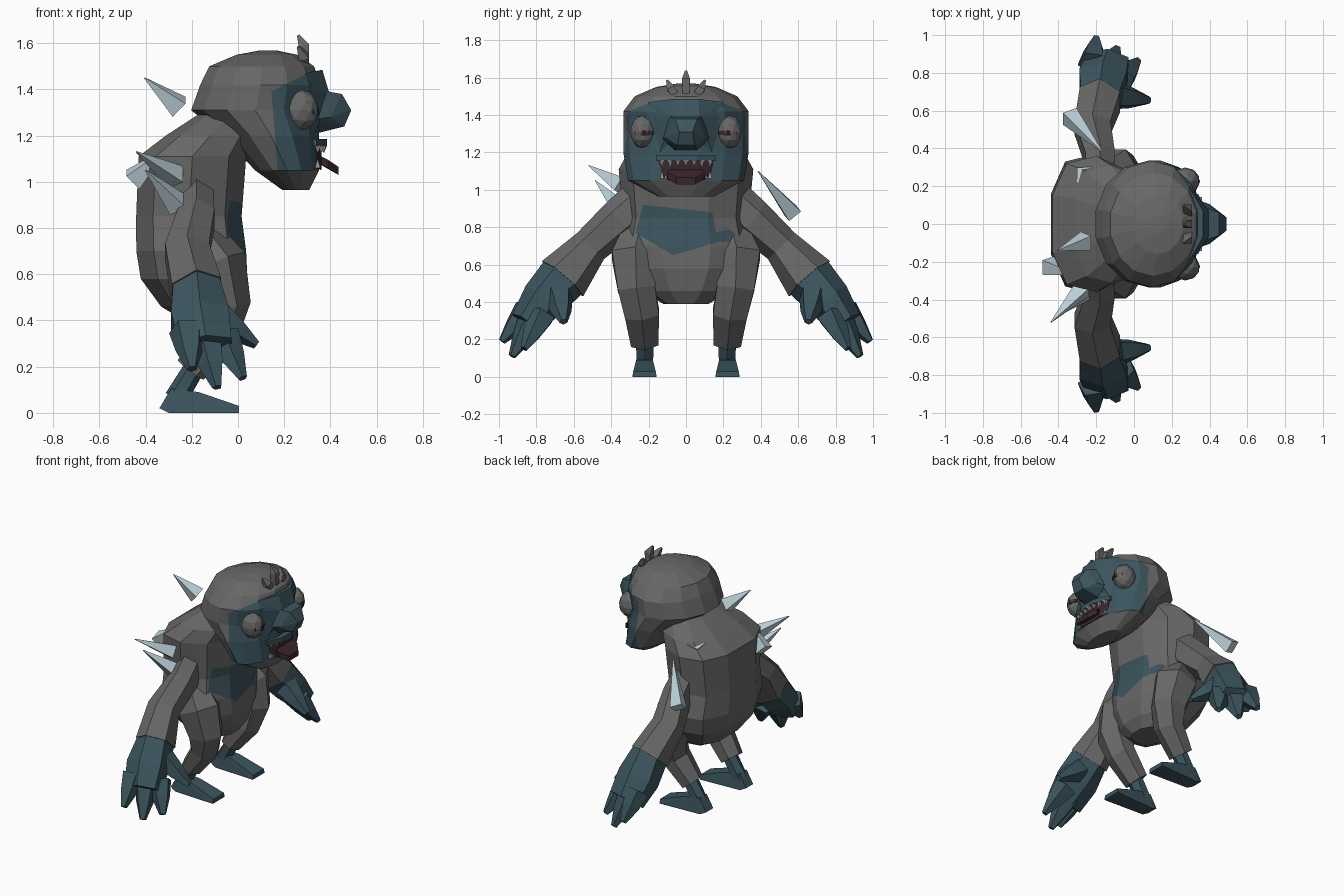
import bpy, bmesh, math
from mathutils import Vector as V

if "Cube" in bpy.data.objects:
    bpy.data.objects.remove(bpy.data.objects["Cube"])


def material(name, rgb):
    m = bpy.data.materials.new(name)
    m.diffuse_color = (*rgb, 1)
    m.use_nodes = True
    m.node_tree.nodes["Principled BSDF"].inputs["Base Color"].default_value = m.diffuse_color
    return m


FUR = material("grey fur", (0.139, 0.137, 0.136))
SKIN = material("teal skin", (0.045, 0.090, 0.112))
SPIKE = material("pale spike", (0.50, 0.62, 0.68))
MAROON = material("dark maroon", (0.042, 0.019, 0.026))
TOOTH = material("tooth grey", (0.30, 0.30, 0.28))


def finish(name, bm, *mats):
    bmesh.ops.recalc_face_normals(bm, faces=bm.faces[:])
    me = bpy.data.meshes.new(name)
    bm.to_mesh(me)
    bm.free()
    ob = bpy.data.objects.new(name, me)
    bpy.context.collection.objects.link(ob)
    for m in mats:
        me.materials.append(m)
    return ob


def skin_rings(rings):
    """Join closed rings of points into a capped surface."""
    bm = bmesh.new()
    rows = [[bm.verts.new(p) for p in r] for r in rings]
    n = len(rows[0])
    for a, b in zip(rows, rows[1:]):
        for i in range(n):
            j = (i + 1) % n
            bm.faces.new((a[i], a[j], b[j], b[i]))
    bm.faces.new(rows[0])
    bm.faces.new(rows[-1])
    bmesh.ops.recalc_face_normals(bm, faces=bm.faces[:])
    return bm


def loft(sections, n, power=1.0, taper=0.0):
    """Horizontal rings from (z, back x, front x, half width); taper narrows the front."""
    def p(c):
        return math.copysign(abs(c) ** power, c)
    rings = []
    for z, x0, x1, hy in sections:
        angles = [2 * math.pi * (i + 0.5) / n for i in range(n)]
        rings.append([V(((x0 + x1) / 2 + (x1 - x0) / 2 * p(math.cos(a)),
                         hy * p(math.sin(a)) * (1 - taper * math.cos(a)), z)) for a in angles])
    return skin_rings(rings)


def tube(name, path, ref, n, mat):
    """Limb along (x, y, z, radius along ref, other radius)."""
    pts = [V(p[:3]) for p in path]
    rings = []
    for i, p in enumerate(path):
        t = (pts[min(i + 1, len(pts) - 1)] - pts[max(i - 1, 0)]).normalized()
        u = (V(ref) - t * t.dot(V(ref))).normalized()
        w = t.cross(u)
        rings.append([pts[i] + u * p[3] * math.cos(a) + w * p[4] * math.sin(a)
                      for a in (2 * math.pi * (k + 0.5) / n for k in range(n))])
    return finish(name, skin_rings(rings), mat)


def hull(name, pts, mat):
    bm = bmesh.new()
    for p in pts:
        bm.verts.new(p)
    res = bmesh.ops.convex_hull(bm, input=bm.verts[:])
    junk = [g for g in res["geom_interior"] if isinstance(g, bmesh.types.BMVert)]
    bmesh.ops.delete(bm, geom=junk, context='VERTS')
    return finish(name, bm, mat)


def paint(bm, planes):
    """Cut the faces by planes (point, inward normal), colour the inside."""
    done = []

    def inside(f):
        c = f.calc_center_median()
        return all((c - V(p)).dot(V(q)) > 0 for p, q in done)
    for plane in planes:
        faces = [f for f in bm.faces if inside(f)]
        geom = set(faces)
        for f in faces:
            geom.update(f.edges)
            geom.update(f.verts)
        bmesh.ops.bisect_plane(bm, geom=list(geom), plane_co=plane[0], plane_no=plane[1])
        done.append(plane)
    for f in bm.faces:
        if inside(f):
            f.material_index = 1


def front_outline(pts):
    """Planes bounding a clockwise (y, z) outline on the front side."""
    planes = [((-0.1, 0, 0), (1, 0, 0))]
    for (y0, z0), (y1, z1) in zip(pts, pts[1:] + pts[:1]):
        planes.append(((0, y0, z0), (0, z1 - z0, y0 - y1)))
    return planes


# Torso with the bare chest patch
bm = loft([(0.39, -0.22, -0.02, 0.12), (0.46, -0.34, 0.025, 0.24), (0.58, -0.43, 0.05, 0.34),
           (0.70, -0.45, 0.045, 0.37), (0.85, -0.45, 0.025, 0.335), (1.11, -0.44, 0.045, 0.36),
           (1.20, -0.32, 0.08, 0.31), (1.29, -0.18, 0.10, 0.20)], 10, 0.8, 0.1)
paint(bm, front_outline([(-0.23, 0.92), (0.14, 0.88), (0.17, 0.72), (-0.07, 0.65), (-0.27, 0.77)]))
paint(bm, front_outline([(0.15, 0.77), (0.23, 0.79), (0.27, 0.76), (0.24, 0.72), (0.16, 0.72)]))
finish("torso", bm, FUR, SKIN)

# Head with the bare face
bm = loft([(0.965, 0.19, 0.31, 0.15), (1.05, 0.07, 0.355, 0.31), (1.2, -0.07, 0.355, 0.335),
           (1.31, -0.21, 0.36, 0.335), (1.42, -0.17, 0.365, 0.335), (1.50, -0.13, 0.335, 0.275),
           (1.55, -0.01, 0.26, 0.16), (1.568, 0.09, 0.17, 0.05)], 14)
paint(bm, [((0.145, 0, 1.39), (1, 0, 0.08)), ((0, 0, 1.05), (0, 0, 1)),
           ((0.14, 0, 1.39), (0.5, 0, -1))])
finish("head", bm, FUR, SKIN)

# Brow, nose, lip, mouth and tongue
both = (1, -1)
hull("brow", [(x, s * y, z) for s in both for x, y, z in
              [(0.365, 0.07, 1.485), (0.395, 0.07, 1.385), (0.29, 0.20, 1.47),
               (0.30, 0.20, 1.40), (0.33, 0.14, 1.20)]], SKIN)
hull("nose", [(x, s * y, z) for s in both for x, y, z in
              [(0.33, 0.13, 1.27), (0.34, 0.10, 1.40), (0.45, 0.06, 1.38), (0.49, 0.035, 1.31),
               (0.40, 0.105, 1.28), (0.46, 0.045, 1.24), (0.34, 0.06, 1.21)]], SKIN)
hull("upper_lip", [(x, s * y, z) for s in both for z in (1.155, 1.185) for x, y in
                   [(0.385, 0.06), (0.34, 0.16), (0.25, 0.16)]], SKIN)
hull("mouth", [(x, s * y, z) for s in both for x, y, z in
               [(0.362, 0.07, 1.16), (0.33, 0.15, 1.16), (0.362, 0.09, 1.05),
                (0.335, 0.13, 1.07), (0.25, 0.14, 1.1)]], MAROON)
hull("tongue", [(x, s * y, z + d) for s in both for d in (0, 0.035) for x, y, z in
                [(0.33, 0.07, 1.09), (0.39, 0.10, 1.06), (0.435, 0.05, 1.03)]], MAROON)


def cone(name, base, tip, r, mat, n=4):
    d = V(tip) - V(base)
    ref = (1, 0, 0) if abs(d.x) < 0.8 * d.length else (0, 0, 1)
    return tube(name, [(*base, r, r), (*tip, 0.003, 0.003)], ref, n, mat)


# Teeth
for i in range(7):
    y = (i - 3) * 0.043
    x = 0.372 - 1.6 * y * y
    cone("upper_tooth", (x, y, 1.16), (x, y, 1.128), 0.021, TOOTH)
for s in both:
    for y in (0.105, 0.128):
        cone("lower_tooth", (0.345, s * y, 1.06), (0.345, s * y, 1.095), 0.016, TOOTH)

# Eyes with slit pupils lying on the eyeball
for s in both:
    bm = bmesh.new()
    bmesh.ops.create_icosphere(bm, subdivisions=2, radius=1)
    for v in bm.verts:
        v.co = V((0.272 + 0.077 * v.co.x, s * 0.23 + 0.069 * v.co.y, 1.31 + 0.09 * v.co.z))
    finish("eye", bm, FUR)
    hull("pupil", [(0.272 + d + 0.077 * math.sqrt(1 - (y / 0.069) ** 2), s * 0.225 + y, 1.305 + z)
                   for d in (-0.006, 0.002) for y, z in
                   [(-0.05, 0.01), (0, 0.014), (0.05, 0.01), (0.05, -0.01), (0, -0.016),
                    (-0.05, -0.01)]], MAROON)

# Hair tufts
for y, top in ((-0.08, 1.585), (0, 1.635), (0.08, 1.585)):
    tube("hair_tuft", [(0.29, y * 0.7, 1.51, 0.025, 0.025), (0.285, y, top - 0.045, 0.032, 0.03),
                       (0.26, y * 1.25, top, 0.008, 0.008)], (1, 0, 0), 4, FUR)

for s in both:
    # Arm and hand
    tube("arm", [(-0.18, s * 0.24, 0.94, 0.085, 0.12), (-0.18, s * 0.35, 0.845, 0.09, 0.115),
                 (-0.22, s * 0.51, 0.70, 0.11, 0.10), (-0.18, s * 0.66, 0.525, 0.125, 0.145)],
         (1, 0, 0), 6, FUR)
    tube("palm", [(-0.18, s * 0.65, 0.54, 0.115, 0.135), (-0.165, s * 0.765, 0.41, 0.145, 0.12),
                  (-0.14, s * 0.86, 0.285, 0.13, 0.085)], (1, 0, 0), 6, SKIN)
    for base, tip in [((-0.22, 0.85, 0.36), (-0.20, 0.985, 0.19)),
                      ((-0.14, 0.82, 0.31), (-0.09, 0.93, 0.11)),
                      ((-0.07, 0.77, 0.33), (0.02, 0.865, 0.15)),
                      ((-0.10, 0.68, 0.43), (0.08, 0.655, 0.295))]:
        b, t = (V((p[0], s * p[1], p[2])) for p in (base, tip))
        m = b.lerp(t, 0.5)
        tube("finger", [(*b, 0.08, 0.08), (*m, 0.055, 0.06), (*t, 0.02, 0.022)],
             (0, 0, 1), 5, SKIN)
    # Leg and foot
    tube("leg", [(-0.18, s * 0.24, 0.76, 0.11, 0.11), (-0.11, s * 0.27, 0.64, 0.145, 0.15),
                 (-0.065, s * 0.265, 0.47, 0.115, 0.12), (-0.09, s * 0.235, 0.34, 0.105, 0.09),
                 (-0.205, s * 0.22, 0.185, 0.085, 0.07)], (0, 1, 0), 6, FUR)
    tube("ankle", [(-0.18, s * 0.22, 0.21, 0.055, 0.045), (-0.27, s * 0.22, 0.06, 0.05, 0.05)],
         (0, 1, 0), 6, SKIN)
    hull("foot", [(x, s * 0.222 + k * w, z) for k in both for x, w, z in
                  [(-0.34, 0.04, 0.02), (-0.29, 0.04, 0.105), (-0.17, 0.045, 0.09),
                   (-0.30, 0.05, 0.0), (0.005, 0.065, 0.0), (0.005, 0.06, 0.03)]], SKIN)

# Loose spikes on the back and shoulders
for base, tip in [((-0.34, 0.57, 0.875), (-0.17, 0.385, 1.10)),
                  ((-0.26, 0.26, 1.185), (-0.23, 0.23, 0.98)),
                  ((-0.255, -0.09, 1.325), (-0.405, -0.14, 1.45)),
                  ((-0.455, -0.22, 1.01), (-0.30, -0.27, 1.15)),
                  ((-0.27, -0.34, 1.02), (-0.44, -0.52, 1.13)),
                  ((-0.26, -0.35, 0.90), (-0.40, -0.485, 1.05))]:
    cone("spike", base, tip, 0.058, SPIKE)
